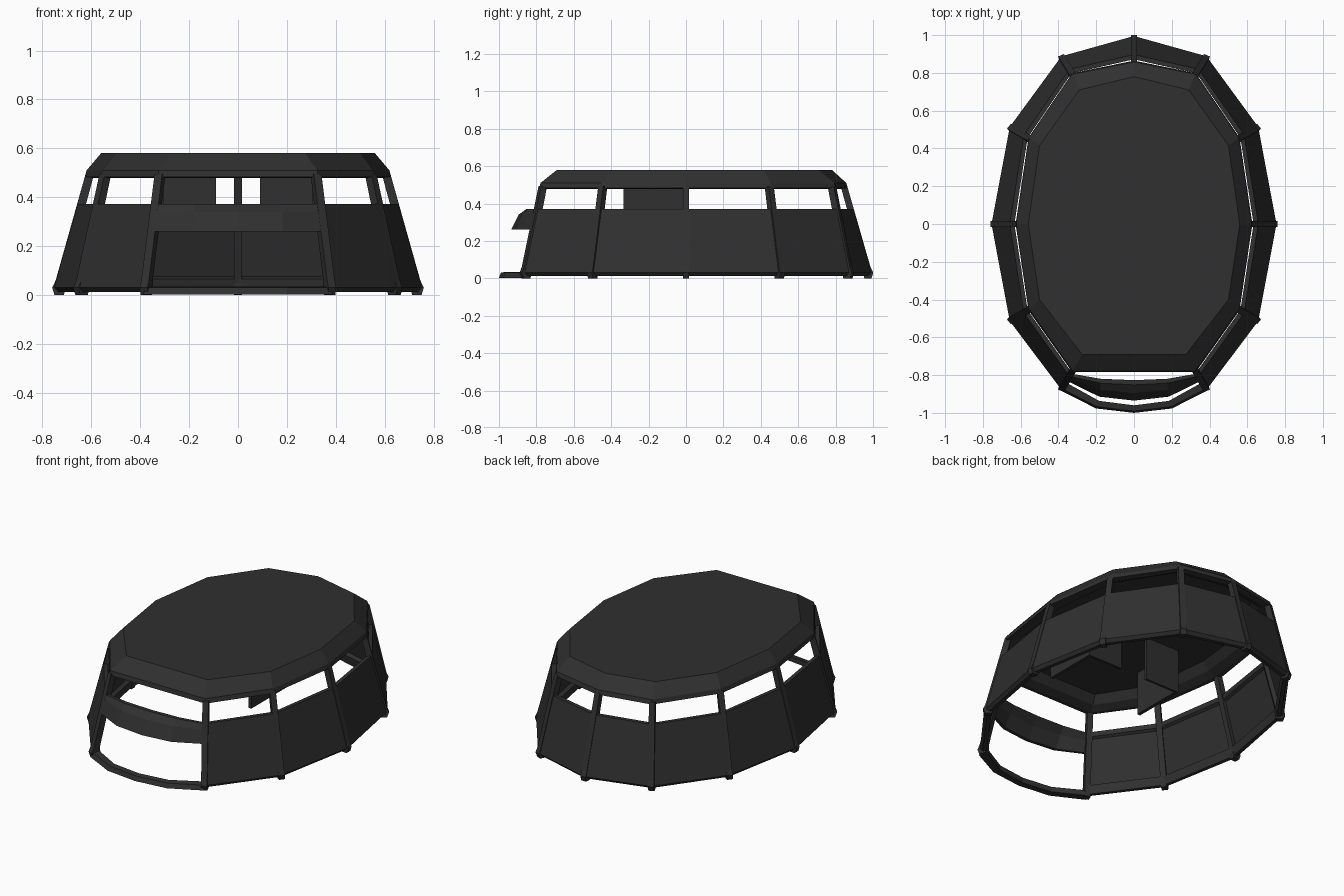
import bpy, bmesh
from mathutils import Vector

cube = bpy.data.objects.get("Cube")
if cube:
    bpy.data.objects.remove(cube)

paint = bpy.data.materials.new("charcoal grey")
COLOR = (0.029, 0.029, 0.029, 1)
paint.diffuse_color = COLOR
paint.use_nodes = True
shader = next(n for n in paint.node_tree.nodes if n.type == 'BSDF_PRINCIPLED')
shader.inputs["Base Color"].default_value = COLOR


def mirrored(half):
    """Continue an outline from its right half; the last point lies on x = 0."""
    return [Vector(p) for p in half] + [Vector((-x, y)) for x, y in half[-2::-1]]


# Plan outlines, from the front corner round the back to the other corner
FOOT = mirrored([(.385, -.88), (.66, -.515), (.757, 0), (.66, .515), (.385, .89), (0, .998)])
EAVE = mirrored([(.325, -.78), (.555, -.455), (.622, 0), (.555, .455), (.325, .795), (0, .86)])
CROWN = mirrored([(.275, -.69), (.5, -.4), (.56, 0), (.5, .415), (.29, .71), (0, .78)])


def shell_point(i, z, inset=0):
    """Point on the leaning wall at height z, moved inward."""
    p = FOOT[i].lerp(EAVE[i], (z - .02) / .48)
    p -= p.normalized() * inset
    return Vector((p.x, p.y, z))


def make(name, bm):
    bmesh.ops.recalc_face_normals(bm, faces=bm.faces)
    mesh = bpy.data.meshes.new(name)
    bm.to_mesh(mesh)
    bm.free()
    mesh.materials.append(paint)
    obj = bpy.data.objects.new(name, mesh)
    bpy.context.collection.objects.link(obj)
    return obj


def loft(name, rows, loop=False):
    """Skin a list of equal cross-sections; cap the ends unless looped."""
    bm = bmesh.new()
    rows = [[bm.verts.new(p) for p in row] for row in rows]
    n = len(rows[0])
    for a, b in zip(rows, rows[1:] + (rows[:1] if loop else [])):
        for k in range(n):
            bm.faces.new((a[k], a[(k + 1) % n], b[(k + 1) % n], b[k]))
    if not loop:
        bm.faces.new(rows[0])
        bm.faces.new(rows[-1])
    return make(name, bm)


def box(name, x0, x1, y0, y1, z0, z1):
    def level(z):
        return [(x0, y0, z), (x1, y0, z), (x1, y1, z), (x0, y1, z)]
    return loft(name, [level(z0), level(z1)])


COUNT = range(len(FOOT))

# Lower wall with inner top and bottom rails, open at the front
WALL = [(0, .03), (0, .372), (.025, .372), (.028, .345), (.014, .335),
        (.014, .075), (.04, .065), (.045, .012), (.022, .012)]
loft("lower_wall", [[shell_point(i, z, d) for d, z in WALL] for i in COUNT])

# Posts at every corner, with feet below the wall
for i in COUNT:
    side = Vector((-FOOT[i].y, FOOT[i].x, 0)).normalized() * .017
    rows = []
    for z, out, inn in ((0, .012, .05), (.03, -.006, .05), (.06, 0, .04), (.495, 0, .035)):
        a, b = shell_point(i, z, out), shell_point(i, z, inn)
        rows.append([a - side, a + side, b + side, b - side])
    loft("post_%d" % (i + 1), rows)

# Roof: vertical eave, sloping edge, flat crown and recessed ceiling
rings = [[shell_point(i, z, d) for i in COUNT] for d, z in
         ((.11, .545), (.08, .5), (.035, .478), (0, .483), (0, .51))]
rings.append([Vector((p.x, p.y, .58)) for p in CROWN])
loft("roof", rings)

# Front hood: a bowed visor between the front corners
STEPS = [(1, 0), (.52, .8), (0, 1), (-.52, .8), (-1, 0)]
HOOD = [(.26, .105, 0), (.34, .082, 0), (.372, .045, 0),
        (.372, .02, .004), (.33, .055, .004), (.26, .085, .004)]
rows = []
for t, bow in STEPS:
    row = []
    for z, bulge, trim in HOOD:
        p = shell_point(0, z)
        row.append((p.x * t, p.y + trim * 4 * (1 - bow) - bulge * bow, z))
    rows.append(row)
loft("front_hood", rows)

# Front sill: a bowed flat rail on the ground
rows = []
for t, bow in STEPS:
    rows.append([(x * t, y - bow * .118, z) for x, y, z in
                 ((.387, -.882, .003), (.38, -.872, .03), (.355, -.842, .035), (.355, -.842, .003))])
loft("front_sill", rows)

# Hanging screens below the ceiling, one pair on each side
for s, side in ((1, "left"), (-1, "right")):
    box(side + "_cross_screen", s * .09, s * .325, -.015, 0, .28, .56)
    box(side + "_side_screen", s * .305, s * .325, -.335, -.015, .28, .56)
